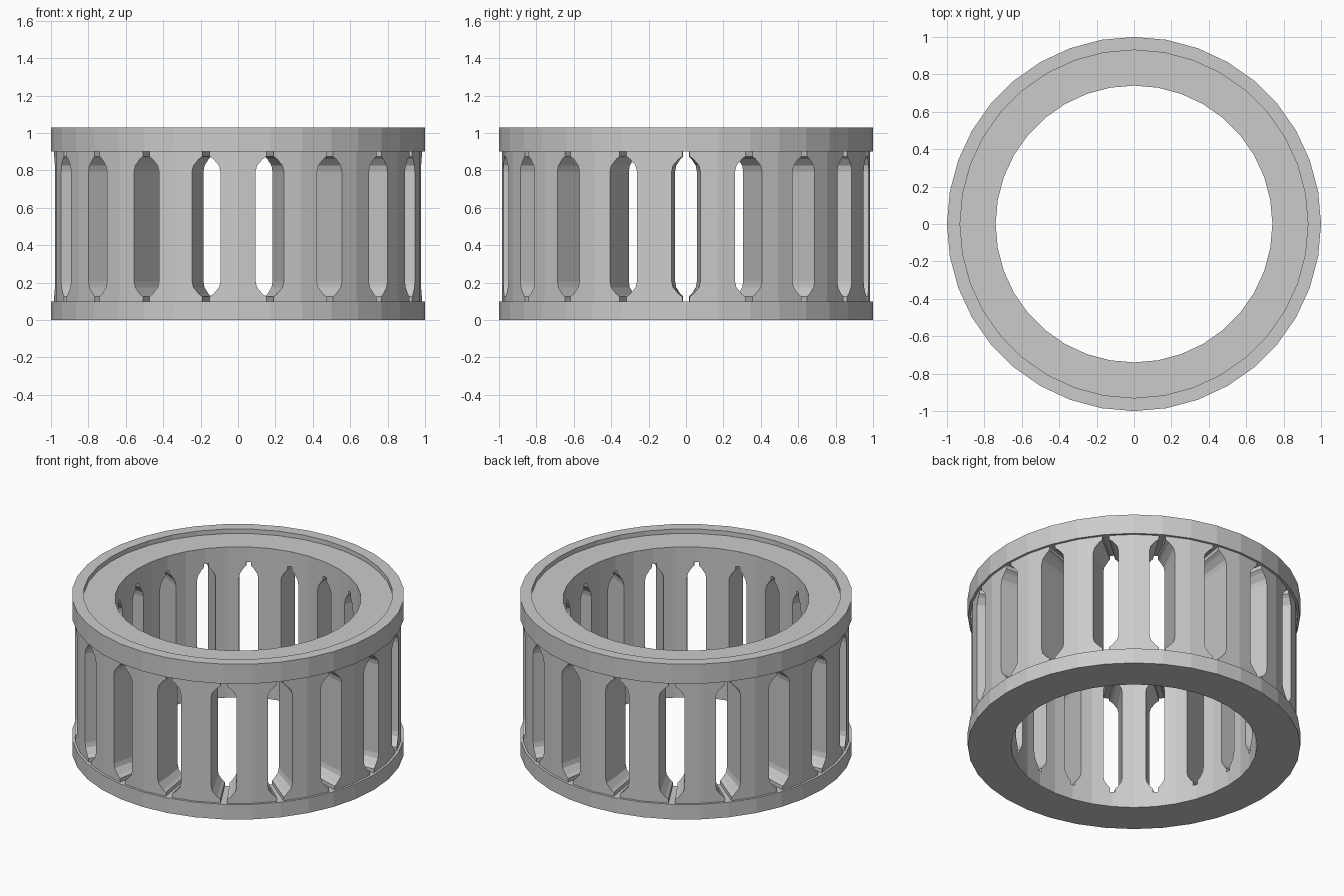
import bpy, bmesh
from math import radians, sin, cos, tau, pi

if "Cube" in bpy.data.objects:
    bpy.data.objects.remove(bpy.data.objects["Cube"])

SIDES = 36      # facets of the round parts
SLATS = 18


def finish(name, bm):
    bmesh.ops.recalc_face_normals(bm, faces=bm.faces)
    me = bpy.data.meshes.new(name)
    bm.to_mesh(me)
    bm.free()
    ob = bpy.data.objects.new(name, me)
    bpy.context.collection.objects.link(ob)
    return ob


def ring(name, profile):
    """Revolve a closed (radius, z) profile around z."""
    bm = bmesh.new()
    loops = [[bm.verts.new((r * cos(tau * i / SIDES), r * sin(tau * i / SIDES), z))
              for r, z in profile] for i in range(SIDES)]
    n = len(profile)
    for i in range(SIDES):
        a, b = loops[i], loops[(i + 1) % SIDES]
        for j in range(n):
            k = (j + 1) % n
            bm.faces.new((a[j], b[j], b[k], a[k]))
    return finish(name, bm)


def on_facet(radius, deg, z):
    """Point on the flat facets of the many-sided cylinder."""
    step = 360 / SIDES
    off = (deg % step) - step / 2
    r = radius * cos(radians(step / 2)) / cos(radians(off))
    return (r * cos(radians(deg)), r * sin(radians(deg)), z)


# End rings; the upper one has a shallow recess inside its rim
ring("bottom_ring", [(0.74, 0), (1, 0), (1, 0.1), (0.74, 0.1)])
ring("top_ring", [(0.74, 0.9), (1, 0.9), (1, 1.03), (0.93, 1.03), (0.93, 1.0), (0.74, 1.0)])

# Slats: the half width of the slot between them at each height, mirrored top to bottom
R_OUT, R_IN = 0.985, 0.74
half = [(0.1, 0.02), (0.125, 0.02), (0.14, 0.04), (0.175, 0.07), (0.205, 0.077)]
rows = half + [(1.0 - z, w) for z, w in reversed(half)]

bm = bmesh.new()
for s in range(SLATS):
    mid = (s + 0.5) * 360 / SLATS
    grids = []
    for R in (R_OUT, R_IN):
        grid = []
        for z, w in rows:
            a = 180 / SLATS - w / R_OUT * 180 / pi
            grid.append([bm.verts.new(on_facet(R, mid + d, z)) for d in (-a, 0, a)])
        grids.append(grid)
    o, n = grids
    for i in range(len(rows) - 1):
        for g in grids:
            for c in (0, 1):
                bm.faces.new((g[i][c], g[i][c + 1], g[i + 1][c + 1], g[i + 1][c]))
        for c in (0, 2):
            bm.faces.new((o[i][c], n[i][c], n[i + 1][c], o[i + 1][c]))
    for i in (0, -1):
        for c in (0, 1):
            bm.faces.new((o[i][c], o[i][c + 1], n[i][c + 1], n[i][c]))
finish("slats", bm)
